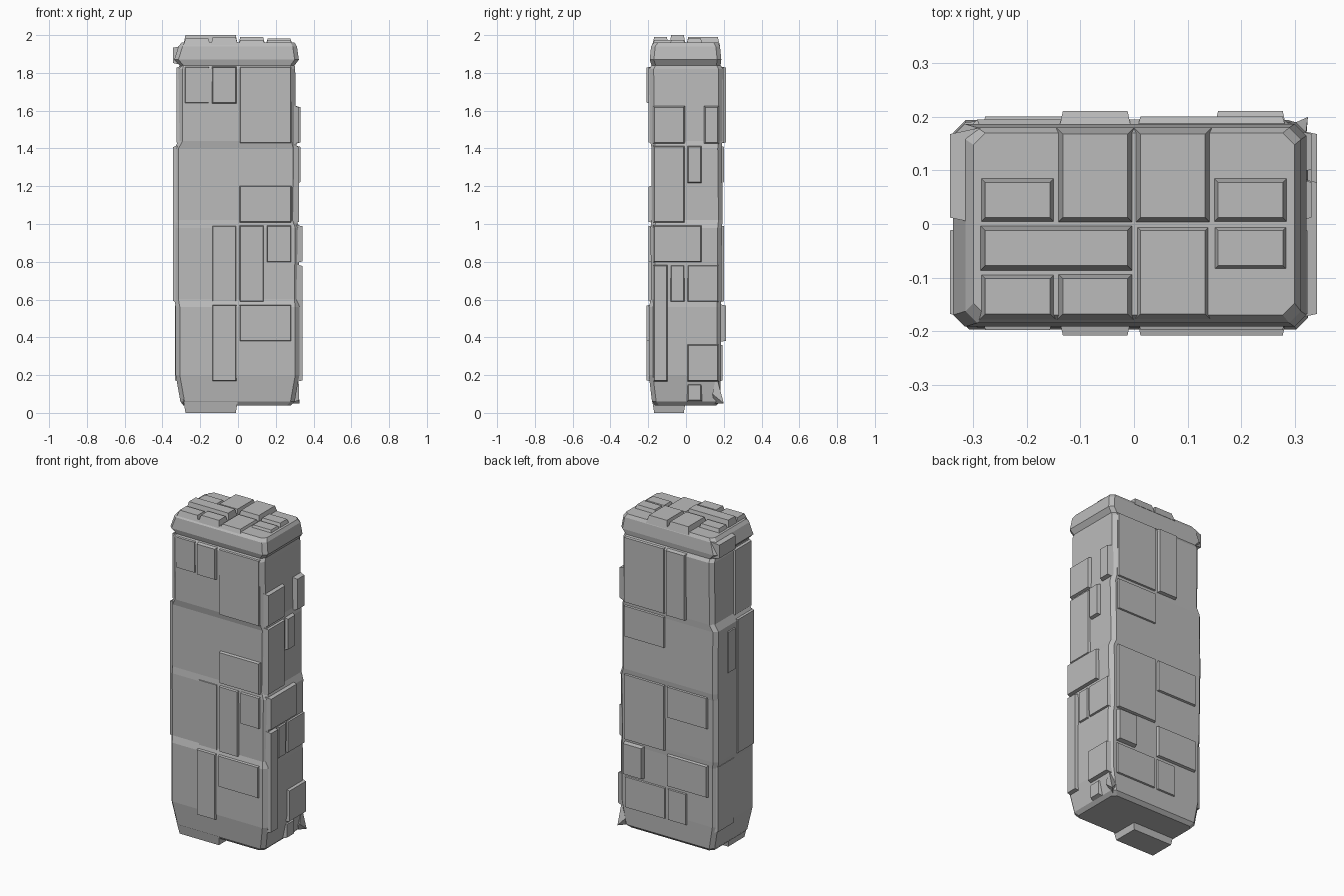
import bpy, bmesh
from mathutils import Vector

cube = bpy.data.objects.get("Cube")
if cube:
    bpy.data.objects.remove(cube, do_unlink=True)

grey = bpy.data.materials.new("plain_grey")
grey.use_nodes = True
GREY = (0.5, 0.5, 0.5, 1)
grey.diffuse_color = GREY
grey.node_tree.nodes["Principled BSDF"].inputs["Base Color"].default_value = GREY

# Panel grid spacing along x, y, z and its centre
STEP = Vector((0.145, 0.09, 0.21))
CENTRE = Vector((0, 0, 1))
# How far a plate stands out
THIN, MID, PROUD, FOOT = 0.008, 0.016, 0.026, 0.04
# Each side: axis it faces, direction, distance of its surface
SIDES = {
    "front": ("y", -1, -0.182),
    "back": ("y", 1, 0.185),
    "left": ("x", 1, 0.316),
    "right": ("x", -1, -0.318),
    "top": ("z", 1, 1.974),
    "bottom": ("z", -1, 0.04),
}


def finish(bm, name):
    bmesh.ops.recalc_face_normals(bm, faces=bm.faces[:])
    mesh = bpy.data.meshes.new(name)
    bm.to_mesh(mesh)
    bm.free()
    mesh.materials.append(grey)
    obj = bpy.data.objects.new(name, mesh)
    bpy.context.collection.objects.link(obj)


def loft(name, rings):
    """Join rings of equal size into a closed solid."""
    bm = bmesh.new()
    loops = [[bm.verts.new(p) for p in ring] for ring in rings]
    for low, high in zip(loops, loops[1:]):
        for i in range(len(low)):
            bm.faces.new((low[i - 1], low[i], high[i], high[i - 1]))
    bm.faces.new(loops[0])
    bm.faces.new(loops[-1])
    finish(bm, name)


def plate(side, name, cols, rows, lift):
    """A raised block with sloping rims, placed by grid lines."""
    axis, sign, surface = SIDES[side]
    facing = "xyz".index(axis)
    across, along = [i for i in range(3) if i != facing]
    rings = []
    for depth, slope in ((surface - sign * 0.03, 0), (surface + sign * lift, 0.012)):
        a, b = [[CENTRE[i] + STEP[i] * span[0] + slope,
                 CENTRE[i] + STEP[i] * span[1] - slope]
                for i, span in ((across, cols), (along, rows))]
        ring = []
        for u, v in ((0, 0), (1, 0), (1, 1), (0, 1)):
            point = Vector()
            point[facing], point[across], point[along] = depth, a[u], b[v]
            ring.append(point)
        rings.append(ring)
    loft(f"{side}_{name}", rings)


def section(z, left, right, front, back, chamfer=0.022):
    """Rectangle with cut corners, sized by the reach to each side."""
    ring = []
    for sx, sy in ((1, 1), (-1, 1), (-1, -1), (1, -1)):
        x = left if sx > 0 else -right
        y = back if sy > 0 else -front
        pair = [(x, y - sy * chamfer, z), (x - sx * chamfer, y, z)]
        ring += pair if sx == sy else pair[::-1]
    return ring


# Main block, in stacked bands with narrow ledges between them
loft("main_block", [
    section(z=0.04, left=0.28, right=0.29, front=0.165, back=0.16),
    section(z=0.06, left=0.3, right=0.305, front=0.18, back=0.18),
    section(z=0.2, left=0.325, right=0.33, front=0.197, back=0.185),
    section(z=0.56, left=0.325, right=0.33, front=0.197, back=0.185),
    section(z=0.6, left=0.32, right=0.337, front=0.186, back=0.187),
    section(z=0.98, left=0.325, right=0.337, front=0.187, back=0.19),
    section(z=1.02, left=0.31, right=0.337, front=0.182, back=0.194),
    section(z=1.4, left=0.314, right=0.337, front=0.182, back=0.19),
    section(z=1.44, left=0.305, right=0.315, front=0.19, back=0.192),
    section(z=1.82, left=0.303, right=0.315, front=0.193, back=0.195),
    section(z=1.84, left=0.3, right=0.31, front=0.183, back=0.183),
    section(z=1.87, left=0.322, right=0.338, front=0.192, back=0.187),
    section(z=1.94, left=0.312, right=0.315, front=0.185, back=0.18),
    section(z=1.96, left=0.3, right=0.3, front=0.17, back=0.17),
])

# Front plating
plate("front", "outer_brow", cols=(-2, -1), rows=(3, 4), lift=MID)
plate("front", "inner_brow", cols=(-1, 0), rows=(3, 4), lift=PROUD)
plate("front", "upper_field", cols=(0, 2), rows=(2, 4), lift=MID)
plate("front", "middle_slab", cols=(0, 2), rows=(0, 1), lift=MID)
plate("front", "waist_strip", cols=(-1, 0), rows=(-2, 0), lift=THIN)
plate("front", "waist_slab", cols=(0, 1), rows=(-2, 0), lift=MID)
plate("front", "waist_corner", cols=(1, 2), rows=(-1, 0), lift=MID)
plate("front", "tall_door", cols=(-1, 0), rows=(-4, -2), lift=PROUD)
plate("front", "lower_slab", cols=(0, 2), rows=(-3, -2), lift=PROUD)

# Back plating
plate("back", "upper_field", cols=(0, 2), rows=(2, 4), lift=MID)
plate("back", "upper_strip", cols=(-1, 0), rows=(2, 4), lift=PROUD)
plate("back", "middle_slab", cols=(0, 2), rows=(1, 2), lift=MID)
plate("back", "waist_slab", cols=(-2, 0), rows=(-1, 0), lift=MID)
plate("back", "waist_field", cols=(0, 2), rows=(-2, 0), lift=MID)
plate("back", "lower_slab", cols=(-2, 0), rows=(-3, -2), lift=MID)
plate("back", "lower_corner", cols=(1, 2), rows=(-3, -2), lift=PROUD)
plate("back", "base_strip", cols=(-1, 0), rows=(-4, -3), lift=THIN)
plate("back", "base_slab", cols=(0, 2), rows=(-4, -3), lift=THIN)

# Left side plating
plate("left", "upper_front", cols=(-2, 0), rows=(2, 3), lift=THIN)
plate("left", "upper_back", cols=(1, 2), rows=(2, 3), lift=MID)
plate("left", "middle_block", cols=(0, 1), rows=(1, 2), lift=MID)
plate("left", "middle_front", cols=(-2, 0), rows=(0, 2), lift=THIN)
plate("left", "waist_slab", cols=(-2, 1), rows=(-1, 0), lift=PROUD)
plate("left", "front_post", cols=(-2, -1), rows=(-4, -1), lift=PROUD)
plate("left", "waist_block", cols=(-1, 0), rows=(-2, -1), lift=MID)
plate("left", "waist_back", cols=(0, 2), rows=(-2, -1), lift=MID)
plate("left", "lower_slab", cols=(0, 2), rows=(-4, -3), lift=PROUD)
plate("left", "base_knob", cols=(0, 1), rows=(-4.5, -4), lift=THIN)

# Right side plating
plate("right", "cap_block", cols=(0, 2), rows=(4, 4.5), lift=PROUD)
plate("right", "upper_field", cols=(-2, 0), rows=(2, 4), lift=THIN)
plate("right", "middle_block", cols=(0, 1), rows=(0.5, 1.8), lift=PROUD)
plate("right", "long_field", cols=(-2, 0), rows=(-2, 2), lift=PROUD)
plate("right", "lower_field", cols=(0, 2), rows=(-4, -2), lift=MID)

# Top blocks, stepping down toward the front left
plate("top", "front_right", cols=(-2, -1), rows=(-2, -1), lift=THIN)
plate("top", "front_middle", cols=(-1, 0), rows=(-2, -1), lift=MID)
plate("top", "centre_right", cols=(-2, 0), rows=(-1, 0), lift=PROUD)
plate("top", "back_right", cols=(-2, -1), rows=(0, 1), lift=THIN)
plate("top", "back_middle", cols=(-1, 0), rows=(0, 2), lift=MID)
plate("top", "front_left", cols=(0, 1), rows=(-2, 0), lift=0)
plate("top", "centre_left", cols=(1, 2), rows=(-1, 0), lift=0)
plate("top", "back_slab", cols=(0, 1), rows=(0, 2), lift=MID)
plate("top", "back_left", cols=(1, 2), rows=(0, 1), lift=THIN)

# Underside foot
plate("bottom", "foot", cols=(-2, 0), rows=(-2, 0), lift=FOOT)

# Pointed lower corner tip
bm = bmesh.new()
for point in ((0.28, 0.15, 0.05), (0.325, 0.2, 0.05), (0.32, 0.14, 0.1),
              (0.28, 0.18, 0.1), (0.32, 0.16, 0.2)):
    bm.verts.new(point)
bmesh.ops.convex_hull(bm, input=bm.verts[:])
finish(bm, "corner_tip")
